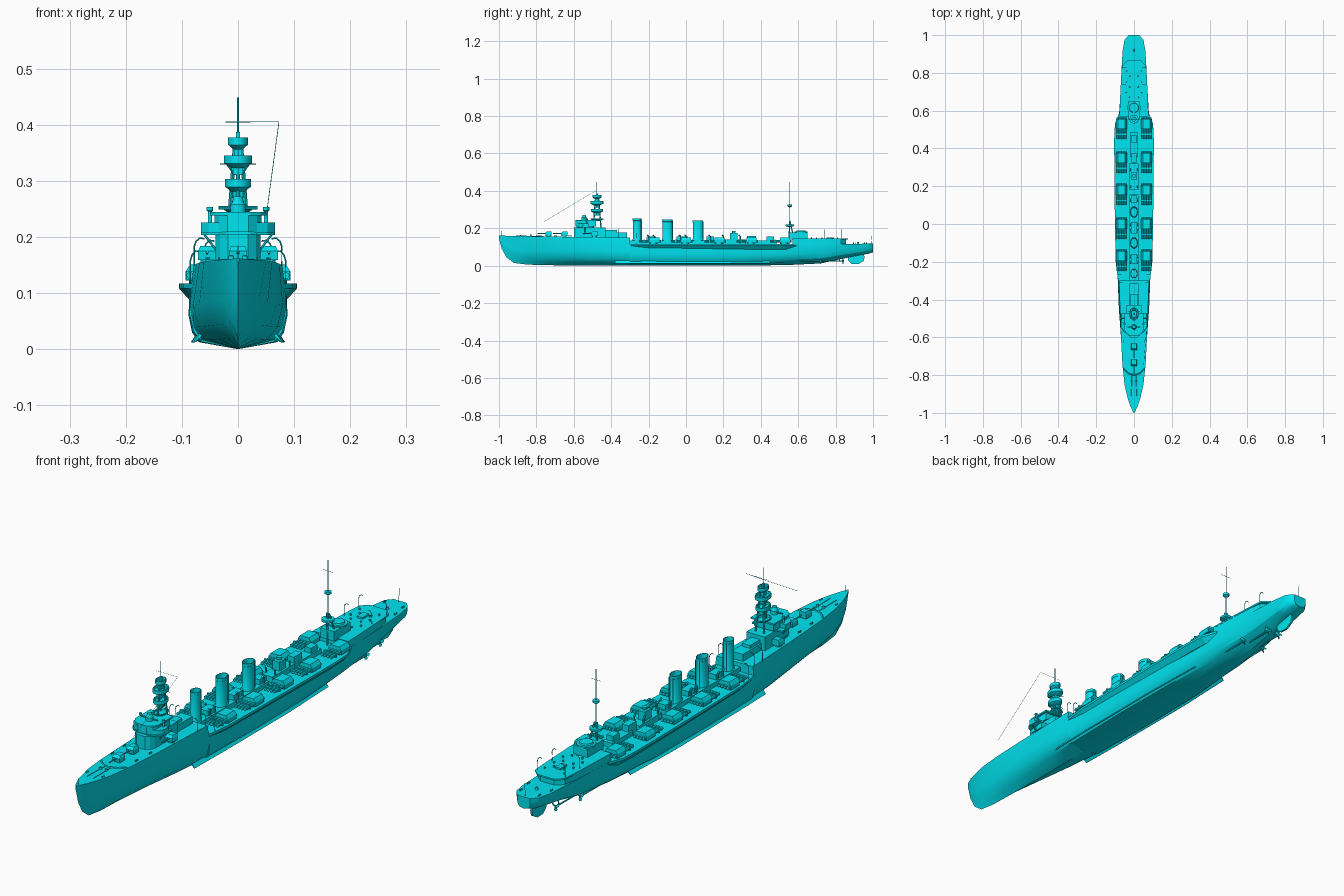
import bpy, bmesh, math
from mathutils import Vector

paint = bpy.data.materials.new("cyan_paint")
paint.diffuse_color = (0.0, 0.78, 0.88, 1)


def finish(name, bm, smooth=None):
    bmesh.ops.recalc_face_normals(bm, faces=bm.faces)
    me = bpy.data.meshes.new(name)
    bm.to_mesh(me)
    bm.free()
    me.materials.append(paint)
    ob = bpy.data.objects.new(name, me)
    bpy.context.collection.objects.link(ob)
    if smooth:
        bpy.ops.object.select_all(action='DESELECT')
        ob.select_set(True)
        bpy.context.view_layer.objects.active = ob
        bpy.ops.object.shade_smooth_by_angle(angle=math.radians(smooth))
    return ob


def loft(name, rings, smooth=None):
    bm = bmesh.new()
    vs = [[bm.verts.new(p) for p in r] for r in rings]
    n = len(vs[0])
    for a, b in zip(vs, vs[1:]):
        for i in range(n):
            j = (i + 1) % n
            bm.faces.new((a[i], a[j], b[j], b[i]))
    bm.faces.new(vs[0])
    bm.faces.new(vs[-1])
    bmesh.ops.remove_doubles(bm, verts=bm.verts, dist=1e-5)
    return finish(name, bm, smooth)


def box(name, x, y, z0, z1, sx, sy, top=1.0):
    ring = lambda z, t: [(x + a * sx * t / 2, y + b * sy * t / 2, z)
                         for a, b in ((-1, -1), (1, -1), (1, 1), (-1, 1))]
    return loft(name, [ring(z0, 1), ring(z1, top)])


def prism(name, x, y, levels, n=16, sy=1.0):
    # stacked round levels: (z, radius)
    return loft(name, [[(x + r * math.cos(2 * math.pi * (i + .5) / n),
                         y + sy * r * math.sin(2 * math.pi * (i + .5) / n), z)
                        for i in range(n)] for z, r in levels], 40)


def rod(name, pts, r=0.0009, n=6):
    pts = [Vector(p) for p in pts]
    rings = []
    for i, p in enumerate(pts):
        d = pts[min(i + 1, len(pts) - 1)] - pts[max(i - 1, 0)]
        q = d.to_track_quat('Z', 'X')
        rings.append([p + q @ Vector((r * math.cos(2 * math.pi * k / n),
                                      r * math.sin(2 * math.pi * k / n), 0)) for k in range(n)])
    return loft(name, rings)


def outline(name, pts, z0, z1):
    # symmetric plan outline given as (y, half width)
    plan = [(w, y) for y, w in pts] + [(-w, y) for y, w in reversed(pts)]
    return loft(name, [[(x, y, z) for x, y in plan] for z in (z0, z1)])


# Hull: y, keel z, deck z, deck half width, mid half width, bottom fullness
stations = [
    (-1.0, .145, .162, .002, .001, .1), (-.985, .09, .161, .010, .005, .1),
    (-.96, .045, .160, .021, .012, .15), (-.92, .015, .159, .034, .022, .2),
    (-.85, .006, .158, .050, .037, .25), (-.75, .003, .156, .061, .053, .35),
    (-.6, .001, .154, .069, .069, .5), (-.45, 0, .152, .074, .080, .65),
    (-.3, 0, .150, .079, .086, .75), (-.299, 0, .116, .083, .086, .75),
    (0, 0, .114, .087, .088, .8), (.3, 0, .114, .086, .087, .77),
    (.55, .004, .115, .077, .081, .6), (.72, .012, .115, .071, .070, .45),
    (.82, .034, .116, .066, .061, .45), (.92, .054, .117, .060, .054, .55),
    (.975, .064, .118, .050, .047, .6), (1.0, .072, .118, .028, .028, .7)]
rings = []
for y, zk, zd, wd, wm, f in stations:
    h = zd - zk
    half = [(wm * f, zk + .11 * h), (wm * (.65 + .35 * f), zk + .26 * h),
            (wm, zk + .52 * h), (wd, zd)]
    rings.append([(0, y, zk)] + [(x, y, z) for x, z in half]
                 + [(-x, y, z) for x, z in reversed(half)])
loft("hull", rings, 30)

# Side sponsons carrying the tube mounts
edge = [(-.31, .082), (-.26, .090), (-.2, .097), (0, .101), (.25, .104),
        (.45, .105), (.53, .101), (.59, .078)]
loft("sponson_deck", [[(x - .02, y, .086), (x, y, .108), (x, y, .117),
                       (-x, y, .117), (-x, y, .108), (-x + .02, y, .086)] for y, x in edge])

# Raised after deck on a nearly flush house
outline("after_deck", [(.57, .077), (.68, .073), (.8, .067), (.84, .063), (.865, .035)], .139, .145)
outline("after_deck_house", [(.57, .076), (.68, .072), (.78, .066), (.83, .058), (.855, .03)], .112, .14)
for s in (-1, 1):
    # Bilge keels, shafts, struts and propellers
    loft("bilge_keel", [[(s * x, y, z), (s * (x + .011), y, z - .015), (s * (x + .009), y, z - .016),
                         (s * (x - .004), y, z - .004)] for y, x, z in
                        ((-.38, .068, .028), (-.2, .072, .028), (.2, .073, .028), (.45, .065, .029))])
    for x, y0, y1 in ((.048, .52, .72), (.026, .62, .84)):
        rod("propeller_shaft", [(s * x, y0, .024), (s * x, y1, .026)], .003, 8)
        rod("shaft_strut", [(s * x, y1 - .02, .026), (s * x * .6, y1 - .02, .07)], .0025)
        prism("propeller_hub", s * x, y1, [(.021, .003), (.031, .003)], 8, 2)
        for k in range(3):
            a = k * 2.094 + .5
            c, d = math.cos(a), math.sin(a)
            loft("propeller_blade", [[(s * x + r * c - w * d, y1 + e, .026 + r * d + w * c)
                                      for w, e in ((-q, -.002), (q, .002), (q, .003), (-q, -.001))]
                                     for r, q in ((.002, .002), (.011, .006), (.017, .003))])
# Rudder
loft("rudder", [[(x, y, z) for y, z in ((.87, .066), (.865, .03), (.885, .01), (.92, .008),
                                        (.95, .025), (.955, .048), (.945, .072))]
                for x in (-.004, .004)])

# Breakwater, anchor chains, capstans and bollards
for s in (-1, 1):
    rod("breakwater", [(0, -.80, .158), (s * .03, -.79, .158), (s * .056, -.765, .157)], .003, 4)
    rod("anchor_chain", [(s * .012, -.80, .158), (s * .014, -.91, .160)], .0012, 4)
    prism("capstan", s * .012, -.83, [(.155, .005), (.166, .005), (.168, .003)], 10)
    for y, w in ((-.88, .034), (-.7, .052), (-.62, .056), (.9, .05), (.96, .04)):
        z = .155 if y < 0 else .115
        for d in (-.005, .005):
            prism("bollard", s * w, y + d, [(z, .0022), (z + .008, .0022)], 8)
    for i in range(6):
        prism("deck_vent", s * (.022 + .02 * (i % 2)), .67 + .028 * i,
              [(.144, .003), (.148, .003), (.149, .004), (.152, .003)], 8)
prism("stern_capstan", 0, .92, [(.116, .006), (.126, .005)], 10)
box("stern_locker", 0, .77, .144, .152, .024, .04)
rod("bow_staff", [(0, -.985, .16), (0, -.985, .185)])
rod("stern_staff", [(0, .99, .117), (0, .995, .17)])


# Shielded deck guns
def gun(x, y, z):
    prism("gun_base", x, y, [(z, .012), (z + .008, .012)], 12)
    loft("gun_shield", [[(x - w, y - f, h), (x + w, y - f, h), (x + w, y + .017, h), (x - w, y + .017, h)]
                        for h, w, f in ((z + .006, .016, .016), (z + .022, .016, .018), (z + .031, .012, .008))])
    rod("gun_barrel", [(x, y - .01, z + .018), (x, y - .06, z + .02)], .0025, 8)


for x, y in ((0, -.735), (0, -.65), (.055, -.49), (-.055, -.49)):
    gun(x, y, .153)


# Quadruple torpedo mounts, five each side
def torpedo_mount(x, y):
    prism("mount_base", x, y, [(.115, .022), (.122, .022)], 16)
    loft("mount_shield", [[(x + u, b, z) for u, z in ((-.028, .122), (-.028, .138), (-.019, .151),
                                                      (.019, .151), (.028, .138), (.028, .122))]
                          for b in (y - .022, y + .032)])
    for k in range(4):
        t = x - .0195 + .013 * k
        rod("torpedo_tube", [(t, y + .04, .131), (t, y - .075, .131)], .0062, 8)
    box("tube_clamp", x, y - .05, .124, .139, .054, .006)


for y in (.525, .345, .175, -.005, -.175):
    for s in (-1, 1):
        torpedo_mount(s * .066, y)

# Centreline houses between the funnels
for name, y, sx, sy, z in (
        ("boiler_house", -.18, .05, .27, .135), ("engine_house", .06, .05, .19, .135),
        ("middle_house", .25, .045, .14, .14), ("reload_house", .42, .04, .13, .135),
        ("vent_trunk", -.185, .034, .05, .155), ("vent_trunk", -.02, .034, .06, .155),
        ("vent_trunk", .13, .034, .04, .155), ("searchlight_house", .255, .03, .04, .175),
        ("reload_locker", .35, .028, .05, .16), ("reload_locker", .45, .028, .04, .155),
        ("forward_house", -.38, .05, .13, .178), ("forward_house_top", -.4, .036, .06, .19)):
    box(name, 0, y, .11, z, sx, sy)
prism("searchlight", 0, .255, [(.173, .006), (.178, .01), (.186, .01)], 12)
for y in (-.2, -.17, -.03, .0, .13, .2, .29):
    for s in (-1, 1):
        rod("cowl_vent", [(s * .02, y, .12), (s * .02, y, .158), (s * .02, y - .008, .164)], .004, 8)

# Funnels with hollow tops, bands and steam pipes
for y, r, sy, z in ((-.262, .0175, 1.25, .252), (-.1, .0185, 1.45, .247), (.063, .0185, 1.45, .242)):
    prism("funnel", 0, y, [(.115, r + .002), (.14, r + .002), (.145, r), (z - .012, r),
                           (z - .011, r + .001), (z, r + .001), (z, r - .001), (z - .02, r - .002)], 24, sy)
    for s in (-1, 1):
        rod("steam_pipe", [(s * .008, y + r * sy + .002, .12), (s * .008, y + r * sy + .002, z - .005)], .002)


# Bridge block: rounded front
def bridge(name, w, y0, y1, z0, z1):
    outline(name, [(y0, w * .45), (y0 + .012, w * .8), (y0 + .03, w), (y1, w)], z0, z1)


bridge("bridge_base", .040, -.60, -.43, .15, .205)
bridge("bridge_wing_deck", .066, -.585, -.50, .203, .209)
bridge("bridge_wing_house", .066, -.58, -.52, .209, .226)
bridge("compass_bridge", .042, -.59, -.48, .209, .238)
bridge("bridge_roof", .050, -.592, -.47, .238, .244)
prism("director", 0, -.545, [(.244, .014), (.258, .014), (.262, .010), (.272, .009)], 12)
rod("rangefinder", [(-.035, -.545, .252), (.035, -.545, .252)], .003, 8)
for s in (-1, 1):
    prism("lookout_post", s * .05, -.53, [(.226, .004), (.245, .004), (.247, .006), (.253, .006)], 10)
    rod("wing_strut", [(s * .04, -.54, .178), (s * .06, -.54, .204)], .002)

# Foremast: open tripod, tops, pole and yards
for x, y in ((0, -.50), (.022, -.45), (-.022, -.45)):
    rod("foremast_leg", [(x, y, .15), (x * .25, -.476 + (y + .476) * .3, .365)], .0035, 8)
for z0, z1, r in ((.246, .252, .026), (.287, .303, .024), (.329, .345, .026), (.362, .377, .018)):
    prism("foremast_top", 0, -.476, [(z0 - .006, r * .5), (z0, r * .85), (z0 + .002, r), (z1, r),
                                     (z1, r * .85), (z1 - .008, r * .8)], 12, 1.35)
for z, w in ((.287, .018), (.329, .018), (.36, .014), (.387, .008)):
    box("foremast_cabin", 0, -.476, z - .018, z, w, w * 1.4)
for s in (-1, 1):
    for z, w in ((.27, .018), (.31, .02)):
        rod("top_strut", [(s * .006, -.476, z), (s * w, -.476, z + .02)], .0015)
rod("foremast_pole", [(0, -.476, .36), (0, -.476, .448)], .0014)
rod("foremast_yard", [(-.022, -.476, .405), (.073, -.476, .405)], .0005)
rod("signal_yard", [(-.032, -.465, .33), (.032, -.465, .33)])
rod("aerial_wire", [(.073, -.476, .405), (.05, -.76, .235)], .0006, 4)

# After control house and mainmast
box("after_house", 0, .60, .14, .178, .06, .10)
prism("after_control", 0, .615, [(.176, .036), (.182, .036), (.182, .026), (.188, .024)], 16)
for x, y in ((0, .55), (.025, .585), (-.025, .585)):
    rod("mainmast_leg", [(x, y, .114), (x * .2, .555, .24)], .0035, 8)
prism("mainmast_platform", 0, .555, [(.208, .012), (.212, .024), (.220, .024)], 12)
prism("mainmast_top", 0, .555, [(.312, .004), (.318, .013), (.326, .013)], 10)
rod("mainmast_pole", [(0, .555, .22), (0, .555, .33)], .002)
rod("mainmast_topmast", [(0, .555, .32), (0, .555, .447)], .0012)
rod("mainmast_yard", [(-.022, .555, .405), (.022, .555, .405)], .0007)


# Boat davits
def davit(x, y, z, h):
    s = math.copysign(1, x)
    rod("davit", [(x, y, z), (x, y, z + h * .7), (x - s * .003, y, z + h * .88),
                  (x - s * .01, y, z + h), (x - s * .018, y, z + h * .97)], .0014)


for s in (-1, 1):
    for y in (-.36, -.31):
        davit(s * .078, y, .148, .05)
    davit(s * .085, -.265, .115, .06)
    for y in (.74, .83):
        davit(s * .06, y, .144, .05)
